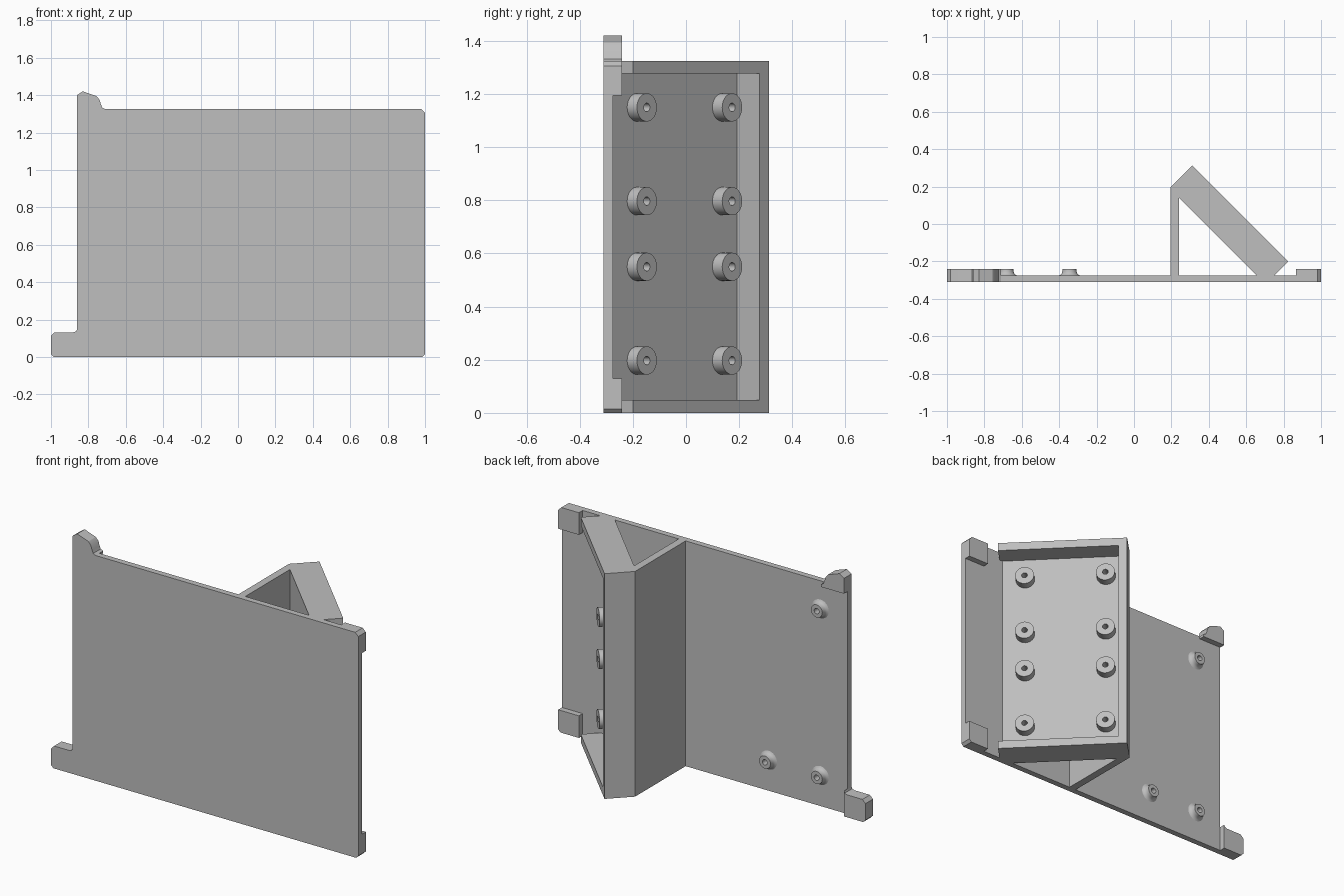
import bpy, bmesh, math
from mathutils import Matrix, Vector

cube = bpy.data.objects.get("Cube")
if cube:
    bpy.data.objects.remove(cube, do_unlink=True)

GREY = (0.52, 0.52, 0.52, 1)
mat = bpy.data.materials.new("plain grey")
mat.use_nodes = True
mat.diffuse_color = GREY
mat.node_tree.nodes["Principled BSDF"].inputs["Base Color"].default_value = GREY

FRONT, BACK, LUG, TOP = -0.31, -0.275, -0.24, 1.325


def finish(bm, name):
    bmesh.ops.recalc_face_normals(bm, faces=bm.faces)
    me = bpy.data.meshes.new(name)
    bm.to_mesh(me)
    bm.free()
    me.materials.append(mat)
    ob = bpy.data.objects.new(name, me)
    bpy.context.collection.objects.link(ob)
    return ob


def prism(name, pts, lo, hi, upright):
    """Extrude an outline: upright (x, z) along y, otherwise (x, y) along z."""
    bm = bmesh.new()
    place = (lambda a, b, d: (a, d, b)) if upright else (lambda a, b, d: (a, b, d))
    face = bm.faces.new([bm.verts.new(place(a, b, lo)) for a, b in pts])
    ext = bmesh.ops.extrude_face_region(bm, geom=[face])["geom"]
    shift = place(0, 0, hi - lo)
    bmesh.ops.translate(bm, vec=shift, verts=[v for v in ext if isinstance(v, bmesh.types.BMVert)])
    return finish(bm, name)


def lathe(name, profile, loc, axis, closed=False):
    """Turn a (radius, height) profile around an axis."""
    bm = bmesh.new()
    vs = [bm.verts.new((r, 0, h)) for r, h in profile]
    pairs = list(zip(vs, vs[1:])) + ([(vs[-1], vs[0])] if closed else [])
    for a, b in pairs:
        bm.edges.new((a, b))
    bmesh.ops.spin(bm, geom=bm.verts[:] + bm.edges[:], cent=(0, 0, 0), axis=(0, 0, 1),
                   angle=math.tau, steps=32)
    bmesh.ops.remove_doubles(bm, verts=bm.verts, dist=1e-5)
    turn = Vector(axis).to_track_quat('Z', 'Y').to_matrix().to_4x4()
    bm.transform(Matrix.Translation(loc) @ turn)
    return finish(bm, name)


def activate(ob):
    bpy.ops.object.select_all(action='DESELECT')
    ob.select_set(True)
    bpy.context.view_layer.objects.active = ob


def cut(ob, cutter):
    activate(ob)
    mod = ob.modifiers.new("hole", 'BOOLEAN')
    mod.operation, mod.solver, mod.object = 'DIFFERENCE', 'EXACT', cutter
    bpy.ops.object.modifier_apply(modifier=mod.name)


parts = []

# Base plate with two protruding ears on its right side
low_ear = [(-0.86, 0.15), (-0.865, 0.138), (-0.88, 0.132), (-0.98, 0.132), (-1, 0.112),
           (-1, 0.015), (-0.985, 0)]
high_ear = [(-0.71, TOP), (-0.725, 1.333), (-0.733, 1.35), (-0.74, 1.375), (-0.757, 1.395),
            (-0.83, 1.42), (-0.86, 1.4)]
plate = prism("base_plate", low_ear + [(0.985, 0), (1, 0.015), (1, 1.305), (0.98, TOP)]
              + high_ear, FRONT, BACK, True)

# Thick pads behind the four mounting holes
pads = [
    ("lower_right_pad", low_ear + [(-0.86, 0)], (-0.93, 0.068)),
    ("upper_right_pad", high_ear + [(-0.86, 1.31), (-0.71, 1.31)], (-0.795, 1.367)),
    ("lower_left_pad", [(0.865, 0), (0.985, 0), (1, 0.015), (1, 0.13), (0.865, 0.13)],
     (0.935, 0.065)),
    ("upper_left_pad", [(0.865, 1.195), (1, 1.195), (1, 1.305), (0.98, TOP), (0.865, TOP)],
     (0.935, 1.263)),
]
cutters = []
for name, outline, (hx, hz) in pads:
    pad = prism(name, outline, BACK, LUG, True)
    # Counterbored screw hole
    drill = lathe("screw_cutter", [(0, -0.02), (0.037, -0.02), (0.037, 0.03), (0.022, 0.03),
                                   (0.022, 0.15), (0, 0.15)], (hx, FRONT, hz), (0, 1, 0))
    cut(pad, drill)
    cut(plate, drill)
    cutters.append(drill)
    parts.append(pad)
parts.append(plate)

# Slanted tray: support wall, floor and raised rim share one section
tray = prism("slanted_tray", [(0.195, BACK), (0.195, 0.195), (0.312, 0.312), (0.347, 0.277),
                              (0.262, 0.192), (0.73, BACK), (0.655, BACK), (0.24, 0.14),
                              (0.24, BACK)], 0, TOP, False)
parts.append(tray)
for name, z in (("tray_bottom_wall", 0), ("tray_top_wall", TOP - 0.048)):
    parts.append(prism(name, [(0.262, 0.192), (0.347, 0.277), (0.825, -0.2), (0.75, BACK),
                              (0.73, BACK)], z, z + 0.048, False))

# Two columns of standoffs on the tray floor, drilled through
for y in (-0.184, 0.137):
    for z in (0.197, 0.55, 0.797, 1.15):
        loc = (0.455 - y, y, z)
        drill = lathe("standoff_cutter", [(0, -0.075), (0.016, -0.075), (0.016, 0.1), (0, 0.1)],
                      loc, (1, 1, 0))
        cut(tray, drill)
        cutters.append(drill)
        parts.append(lathe("tray_standoff", [(0.016, 0), (0.053, 0), (0.053, 0.052),
                                             (0.016, 0.052)], loc, (1, 1, 0), True))

# Flared standoffs on the back of the plate
for x, z in ((-0.682, 1.16), (-0.682, 0.18), (-0.345, 0.18)):
    parts.append(lathe("plate_standoff", [(0.016, 0), (0.055, 0), (0.046, 0.005), (0.041, 0.012),
                                          (0.038, 0.022), (0.037, 0.035), (0.016, 0.035)],
                       (x, BACK, z), (0, 1, 0), True))

for drill in cutters:
    bpy.data.objects.remove(drill, do_unlink=True)
for ob in parts:
    activate(ob)
    bpy.ops.object.shade_smooth_by_angle(angle=math.radians(28))
